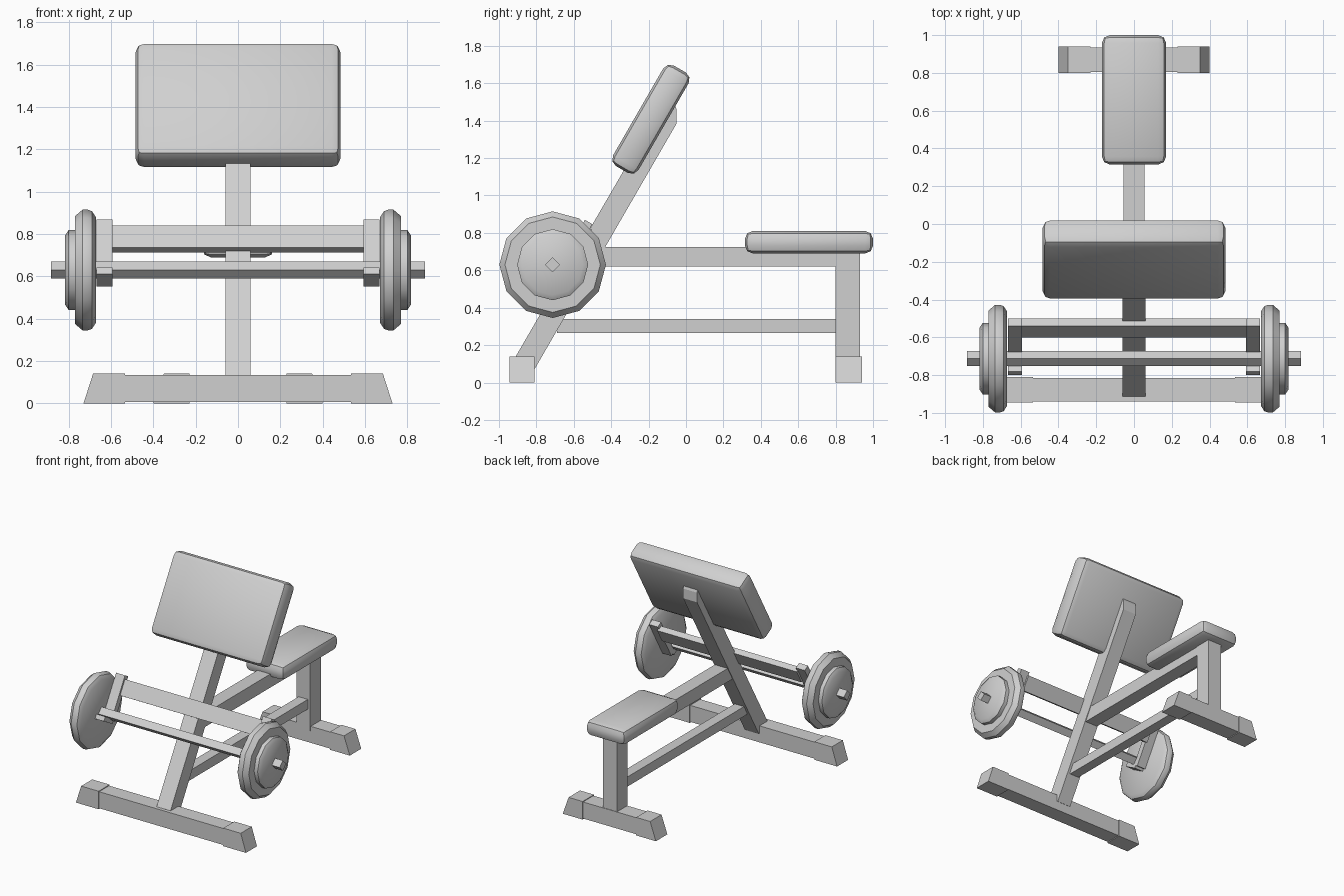
import bpy, bmesh, math
from mathutils import Matrix

if "Cube" in bpy.data.objects:
    bpy.data.objects.remove(bpy.data.objects["Cube"], do_unlink=True)

grey = bpy.data.materials.new("light_grey")
grey.use_nodes = True
colour = (0.63, 0.63, 0.63, 1)
grey.diffuse_color = colour
grey.node_tree.nodes["Principled BSDF"].inputs["Base Color"].default_value = colour
LEAN = math.radians(-30)


def finish(name, bm, smooth=False, lean=False):
    if lean:
        bm.transform(Matrix.Rotation(LEAN, 4, "X"))
    bmesh.ops.recalc_face_normals(bm, faces=bm.faces)
    mesh = bpy.data.meshes.new(name)
    bm.to_mesh(mesh)
    bm.free()
    mesh.materials.append(grey)
    ob = bpy.data.objects.new(name, mesh)
    bpy.context.collection.objects.link(ob)
    if smooth:
        bpy.ops.object.select_all(action="DESELECT")
        bpy.context.view_layer.objects.active = ob
        ob.select_set(True)
        bpy.ops.object.shade_smooth_by_angle(angle=math.radians(35))
    return ob


def box(name, x, y, z, bevel=0, lean=False):
    """Box from ranges; a leaning box is measured along and across the lean."""
    bm = bmesh.new()
    bmesh.ops.create_cube(bm, size=1)
    for v in bm.verts:
        for i, (lo, hi) in enumerate((x, y, z)):
            v.co[i] = lo if v.co[i] < 0 else hi
    if bevel:
        bmesh.ops.bevel(bm, geom=bm.edges[:], offset=bevel, segments=2,
                        profile=0.5, affect="EDGES")
    return finish(name, bm, bevel > 0, lean)


def prism(name, points, axis, lo, hi):
    """Extrude a flat outline along x (yz outline) or y (xz outline)."""
    bm = bmesh.new()
    place = (lambda p, d: (d, *p)) if axis == "x" else (lambda p, d: (p[0], d, p[1]))
    face = bm.faces.new([bm.verts.new(place(p, lo)) for p in points])
    moved = bmesh.ops.extrude_face_region(bm, geom=[face])["geom"]
    shift = place((0, 0), hi - lo)
    bmesh.ops.translate(bm, vec=shift,
                        verts=[v for v in moved if isinstance(v, bmesh.types.BMVert)])
    return finish(name, bm)


def lathe(name, profile, centre, sides=12):
    """Spin an (x, radius) profile around the bar, with flat end caps."""
    bm = bmesh.new()
    rings = []
    for x, r in profile:
        angles = [2 * math.pi * i / sides for i in range(sides)]
        rings.append([bm.verts.new((x, centre[0] + r * math.cos(a),
                                    centre[1] + r * math.sin(a))) for a in angles])
    for a, b in zip(rings, rings[1:]):
        for i in range(sides):
            j = (i + 1) % sides
            bm.faces.new((a[i], a[j], b[j], b[i]))
    bm.faces.new(rings[0])
    bm.faces.new(rings[-1])
    return finish(name, bm, sides > 4)


# Floor feet with slanted end caps
def foot(name, y0, y1, inner, top, bottom):
    box(name + "_tube", (-inner - .02, inner + .02), (y0 + .006, y1 - .006), (.006, .134))
    for side, s in (("left", 1), ("right", -1)):
        outline = [(s * inner, 0), (s * bottom, 0), (s * top, .14), (s * inner, .14)]
        prism(f"{name}_cap_{side}", outline, "y", y0, y1)


foot("front_foot", -.945, -.81, .535, .685, .73)
foot("rear_foot", .80, .94, .23, .35, .40)

# Frame
prism("leaning_post", [(-.913, .135), (-.808, .074), (-.05, 1.385), (-.05, 1.46),
                       (-.085, 1.56)], "x", -.06, .06)
box("rear_post", (-.06, .06), (.80, .93), (.1, .71))
box("seat_beam", (-.055, .055), (-.5, .81), (.62, .725))
box("lower_beam", (-.04, .04), (-.69, .81), (.265, .34))

# Pads
box("seat_pad", (-.17, .17), (.315, 1.0), (.69, .81), .042)
box("arm_pad", (-.485, .485), (-.945, -.788), (.815, 1.435), .042, lean=True)

# Bar rest
box("cross_beam", (-.6, .6), (-.888, -.843), (.337, .457), lean=True)
for side, s in (("left", 1), ("right", -1)):
    x = sorted((s * .592, s * .668))
    box(f"rest_bracket_{side}", x, (-.903, -.857), (.15, .483), lean=True)
    box(f"rest_hook_{side}", x, (-.998, -.88), (.13, .165), lean=True)

# Barbell
CENTRE = (-.713, .63)
lathe("bar", [(-.885, .04), (.885, .04)], CENTRE, sides=4)
for side, s in (("left", 1), ("right", -1)):
    lathe(f"large_plate_{side}", [(s * x, r) for x, r in
          ((.672, .25), (.69, .278), (.71, .285), (.735, .285), (.77, .255))], CENTRE)
    lathe(f"small_plate_{side}", [(s * x, r) for x, r in
          ((.755, .19), (.80, .19), (.818, .163))], CENTRE)
